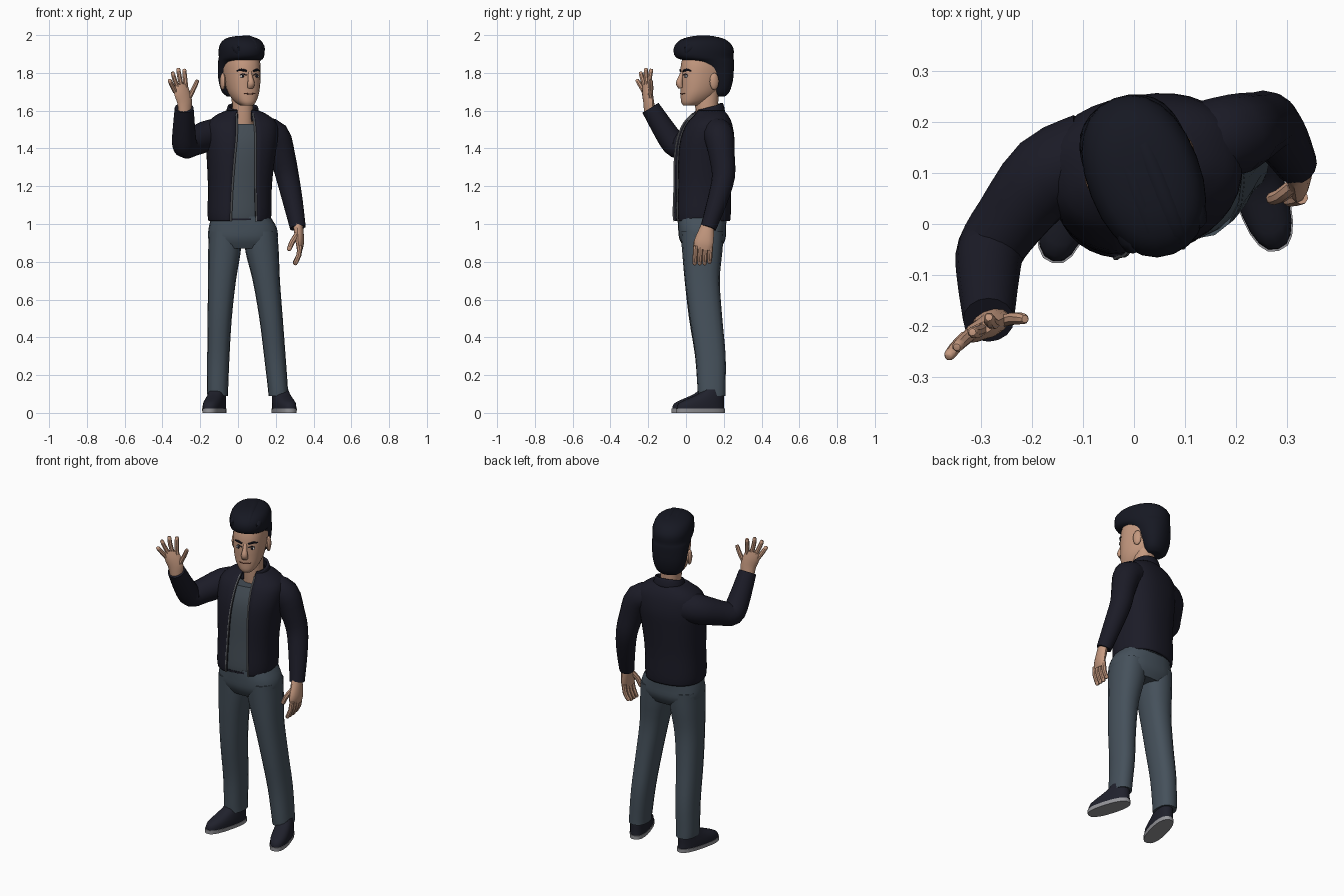
import bpy, bmesh, math
from mathutils import Vector, Matrix


def material(name, rgb):
    m = bpy.data.materials.new(name)
    m.diffuse_color = (*rgb, 1)
    return m


NAVY = material("dark navy cloth", (0.011, 0.011, 0.020))
HAIR = material("blue black hair", (0.008, 0.009, 0.016))
DENIM = material("slate denim", (0.060, 0.082, 0.105))
SHIRT = material("slate shirt", (0.058, 0.075, 0.092))
SKIN = material("tan skin", (0.56, 0.32, 0.215))
SHOE = material("dark shoe", (0.014, 0.015, 0.025))
SOLE = material("grey sole", (0.30, 0.30, 0.32))
ZIP = material("zip metal", (0.22, 0.23, 0.25))
WHITE = material("eye white", (0.65, 0.62, 0.60))
LIP = material("brown line", (0.16, 0.06, 0.04))


def finish(name, bm, mat, matrix=None, thickness=0):
    bmesh.ops.transform(bm, matrix=matrix or Matrix(), verts=bm.verts)
    me = bpy.data.meshes.new(name)
    bm.to_mesh(me)
    bm.free()
    me.materials.append(mat)
    ob = bpy.data.objects.new(name, me)
    bpy.context.collection.objects.link(ob)
    if thickness:
        s = ob.modifiers.new("thickness", 'SOLIDIFY')
        s.thickness, s.offset = thickness, -1
    bpy.ops.object.select_all(action='DESELECT')
    ob.select_set(True)
    bpy.context.view_layer.objects.active = ob
    bpy.ops.object.shade_smooth_by_angle(angle=math.radians(40))
    return ob


def spline(rows, k):
    """Catmull-Rom through rows of numbers."""
    out = []
    for i in range(len(rows) - 1):
        a, b, c, d = rows[max(i - 1, 0)], rows[i], rows[i + 1], rows[min(i + 2, len(rows) - 1)]
        for j in range(k):
            t = j / k
            out.append([0.5 * (2 * q + (r - p) * t + (2 * p - 5 * q + 4 * r - s) * t * t
                               + (3 * q - p - 3 * r + s) * t ** 3) for p, q, r, s in zip(a, b, c, d)])
    return out + [list(rows[-1])]


def skin_rings(rings, closed=True):
    bm = bmesh.new()
    vs = [[bm.verts.new(p) for p in ring] for ring in rings]
    n = len(vs[0])
    for a, b in zip(vs, vs[1:]):
        for j in range(n if closed else n - 1):
            q = (j + 1) % n
            bm.faces.new((a[j], a[q], b[q], b[j]))
    if closed:
        bm.faces.new(vs[0][::-1])
        bm.faces.new(vs[-1])
    return bm


def ring(s, n, e, gap, turn, tilt):
    """Horizontal rounded section: z, cx, cy, rx, ry (, half width of front gap)."""
    z, cx, cy, rx, ry = s[:5]
    g = math.asin(min(1, (s[5] / rx) ** (e / 2))) if gap else 0
    pts = []
    for j in range(n):
        t = g + (2 * math.pi - 2 * g) * j / (n - 1 if gap else n)
        x, y = (r * math.copysign(abs(f) ** (2 / e), f) for r, f in ((rx, math.sin(t)), (ry, -math.cos(t))))
        pts.append(Matrix.Rotation(turn, 3, 'Z') @ Vector((x, y, tilt * y)) + Vector((cx, cy, z)))
    return pts


def loft(name, sections, mat, n=16, k=3, e=2.2, gap=False, turn=0, tilt=0, matrix=None, thickness=0):
    rings = [ring(s, n, e, gap, turn, tilt) for s in spline(sections, k)]
    finish(name, skin_rings(rings, not gap), mat, matrix, thickness)
    return rings


def tube(name, rows, mat, side=(1, 0, 0), n=12, k=3, matrix=None):
    """Sweep along rows of x, y, z, radius along side, other radius."""
    rows = spline([r if len(r) == 5 else (*r, r[3]) for r in rows], k)
    c = [Vector(r[:3]) for r in rows]
    rings = []
    for i, r in enumerate(rows):
        t = (c[min(i + 1, len(c) - 1)] - c[max(i - 1, 0)]).normalized()
        u = Vector(side)
        u = (u - t * u.dot(t)).normalized()
        v = t.cross(u)
        rings.append([c[i] + u * r[3] * math.cos(a) + v * r[4] * math.sin(a)
                      for a in (2 * math.pi * j / n for j in range(n))])
    finish(name, skin_rings(rings), mat, matrix)


def blob(name, loc, size, mat, matrix):
    bm = bmesh.new()
    bmesh.ops.create_uvsphere(bm, u_segments=12, v_segments=8, radius=1)
    finish(name, bm, mat, matrix @ Matrix.Translation(loc) @ Matrix.Diagonal((*size, 1)))


def finger(name, pts, r, side):
    a, b = Vector(pts[-2]), Vector(pts[-1])
    end = b + (b - a).normalized() * r * 0.5
    rows = [(*p, r) for p in pts[:-1]] + [(*b, r * 0.85), (*end, r * 0.35)]
    tube(name, rows, SKIN, side, 8, 2)


# Jacket with open front, shirt inside it, zip along both edges, collar
TURN = math.radians(9)
torso = [(1.015, .008, .085, .163, .146, .068), (1.06, .008, .085, .168, .150, .067),
         (1.20, .010, .088, .168, .148, .062), (1.35, .015, .095, .180, .152, .056),
         (1.45, .020, .105, .190, .148, .051), (1.53, .022, .115, .185, .125, .047),
         (1.575, .022, .125, .140, .095, .044), (1.60, .024, .125, .088, .075, .040)]
edges = loft("jacket", torso, NAVY, 33, 3, 2.4, True, TURN, thickness=.014)
loft("shirt", [(z, x, y, a - .014, b - .014) for z, x, y, a, b, _ in torso[:6]], SHIRT, 32, 3, 2.4, turn=TURN)
for tag, j in (("left", 0), ("right", -1)):
    tube("zip_" + tag, [(*r[j], .005) for r in edges[:-2]], ZIP, n=6, k=1)
loft("collar", [(1.565, .025, .125, .092, .082, .042), (1.60, .025, .125, .086, .077, .040),
                (1.622, .026, .122, .080, .072, .042)], NAVY, 25, 2, 2.1, True, TURN, .27, thickness=.012)
loft("hem_lining", [(1.02, .008, .085, .155, .138), (1.03, .008, .085, .155, .138)], NAVY, 24, 1, turn=TURN)

# Sleeves
tube("raised_sleeve", [(-.09, .13, 1.475, .088), (-.17, .095, 1.463, .083), (-.245, .005, 1.427, .070),
                       (-.28, -.05, 1.416, .067), (-.286, -.10, 1.475, .062), (-.285, -.188, 1.615, .050)],
     NAVY, (0, .4, 1), 16)
tube("lowered_sleeve", [(.12, .155, 1.49, .080), (.195, .175, 1.465, .080), (.235, .19, 1.36, .068),
                        (.262, .198, 1.25, .061), (.29, .165, 1.12, .053), (.317, .118, .98, .042)],
     NAVY, (0, 1, 0), 16)

# Raised hand
S = (.88, .45, 0)
tube("raised_palm", [(-.283, -.192, 1.59, .036, .028), (-.283, -.198, 1.65, .044, .024),
                     (-.298, -.206, 1.70, .046, .020), (-.303, -.208, 1.74, .038, .012)], SKIN, S)
for i, pts in enumerate([[(-.332, -.222, 1.70), (-.350, -.242, 1.735), (-.362, -.258, 1.76)],
                         [(-.318, -.215, 1.72), (-.336, -.230, 1.765), (-.346, -.240, 1.80)],
                         [(-.298, -.205, 1.725), (-.310, -.212, 1.78), (-.316, -.212, 1.82)],
                         [(-.275, -.195, 1.72), (-.281, -.192, 1.775), (-.284, -.184, 1.815)],
                         [(-.262, -.192, 1.66), (-.235, -.185, 1.715), (-.216, -.186, 1.757)]]):
    finger(f"raised_finger_{i + 1}", pts, .0125, S)

# Lowered hand
S = (.15, 1, 0)
tube("lowered_palm", [(.317, .115, 1.00, .034, .026), (.323, .105, .95, .044, .025),
                      (.327, .093, .90, .052, .021), (.326, .088, .865, .046, .014)], SKIN, S)
for i in range(4):
    y = .052 + .026 * i
    finger(f"lowered_finger_{i + 1}", [(.328, y, .885), (.322, y - .003, .835), (.302, y - .006, .79 + .008 * (i == 3))],
           .0135, S)
finger("lowered_thumb", [(.312, .075, .945), (.287, .055, .905), (.270, .05, .865)], .0145, S)

# Trousers
loft("trouser_hips", [(1.04, .015, .085, .155, .130), (.98, .025, .085, .180, .127),
                      (.92, .026, .087, .183, .122), (.87, .028, .087, .150, .095)][::-1], DENIM, 24, 3, 2.5)
loft("left_trouser_leg", [(.09, -.107, .137, .055, .072), (.13, -.108, .135, .056, .074), (.30, -.104, .128, .059, .080),
                          (.50, -.097, .102, .064, .086), (.70, -.085, .085, .074, .092),
                          (.85, -.072, .086, .086, .106), (.96, -.066, .086, .088, .115)], DENIM, 16, 3, 2.4)
loft("right_trouser_leg", [(.09, .213, .137, .052, .072), (.13, .211, .135, .053, .074), (.30, .195, .130, .057, .080),
                           (.50, .175, .106, .062, .086), (.70, .150, .087, .072, .092),
                           (.85, .128, .086, .088, .106), (.96, .118, .086, .090, .115)], DENIM, 16, 3, 2.4)

# Shoes
for tag, x, y, half, deg in (("left", -.125, .062, .143, -14), ("right", .244, .076, .135, 17)):
    m = Matrix.Translation((x, y, 0)) @ Matrix.Rotation(math.radians(deg), 4, 'Z')
    loft(tag + "_sole", [(0, 0, 0, .050, half), (.022, 0, 0, .052, half)], SOLE, 20, 1, 2.5, matrix=m)
    loft(tag + "_shoe", [(.022, 0, 0, .050, half - .004), (.05, 0, .004, .050, half - .010),
                         (.075, 0, .030, .047, half - .036), (.10, 0, .058, .044, half - .066),
                         (.125, 0, .070, .040, half - .085)], SHOE, 20, 2, 2.4, matrix=m)

# Head and neck, turned a little to one side
loft("neck", [(1.48, .025, .125, .060, .062), (1.60, .025, .110, .056, .060), (1.72, .02, .11, .058, .066)], SKIN)
H = Matrix.Translation((.013, .11, 0)) @ Matrix.Rotation(math.radians(21), 4, 'Z')
head = [(1.628, 0, -.092, .030, .040), (1.645, 0, -.075, .050, .066), (1.68, 0, -.052, .071, .091),
        (1.72, 0, -.037, .083, .106), (1.78, 0, -.020, .091, .124), (1.85, 0, -.008, .093, .130),
        (1.91, 0, 0, .080, .115), (1.945, 0, 0, .045, .07)]
loft("head", head, SKIN, 24, 3, 2.3, matrix=H)


def face_y(x, z):
    i = max(j for j in range(len(head) - 1) if head[j][0] <= z)
    a, b = head[i], head[i + 1]
    t = (z - a[0]) / (b[0] - a[0])
    cy, rx, ry = (a[c] + (b[c] - a[c]) * t for c in (2, 3, 4))
    return cy - ry * (1 - abs(x / rx) ** 2.3) ** (1 / 2.3)


tube("nose", [(0, -.135, 1.805, .010), (0, -.148, 1.775, .013), (0, -.156, 1.745, .019, .018),
              (0, -.148, 1.722, .018, .012)], SKIN, matrix=H)
for tag, s in (("left", -1), ("right", 1)):
    blob(tag + "_ear", (s * .098, .005, 1.755), (.014, .026, .045), SKIN, H)
    blob(tag + "_eye", (s * .040, face_y(.04, 1.782) + .002, 1.782), (.016, .006, .007), WHITE, H)
    blob(tag + "_pupil", (s * .039, face_y(.039, 1.782) - .002, 1.782), (.007, .004, .007), HAIR, H)
    for part, z, w, r in (("_brow", 1.812, .048, .0065), ("_lash", 1.790, .034, .003)):
        tube(tag + part, [(s * x, face_y(x, z + d) - .001, z + d, q) for x, d, q in
                          ((.018, -.003, r * .8), (.018 + w * .55, .004, r), (.018 + w, -.002, r * .4))],
             HAIR, (0, 0, 1), 8, matrix=H)
tube("mouth", [(x, face_y(x, 1.688), 1.688 + abs(x) * .12, .003) for x in (-.032, -.015, 0, .015, .032)],
     LIP, (0, 0, 1), 8, matrix=H)

# Hair: main volume and swept strands
loft("hair", [(1.675, 0, .062, .050, .035), (1.70, 0, .068, .076, .052), (1.76, 0, .066, .094, .072),
              (1.82, 0, .052, .101, .092), (1.86, 0, .022, .106, .124), (1.882, 0, -.012, .109, .156),
              (1.93, 0, -.018, .110, .162), (1.968, 0, -.020, .096, .134), (1.988, 0, -.020, .062, .088),
              (1.994, 0, -.020, .025, .035)], HAIR, 24, 3, 2.2, matrix=H)
for i, (x, d) in enumerate(((-.066, .024), (-.024, .003), (.022, 0), (.064, .024))):
    tube(f"hair_strand_{i + 1}", [(x * .8, -.150 + d, 1.885, .012), (x, -.155 + d, 1.925, .024),
                                  (x, -.115 + d, 1.962 - d, .026), (x, -.03, 1.974 - d, .025),
                                  (x * .9, .06, 1.962 - d, .023), (x * .6, .118, 1.90, .012)],
         HAIR, n=10, matrix=H)
